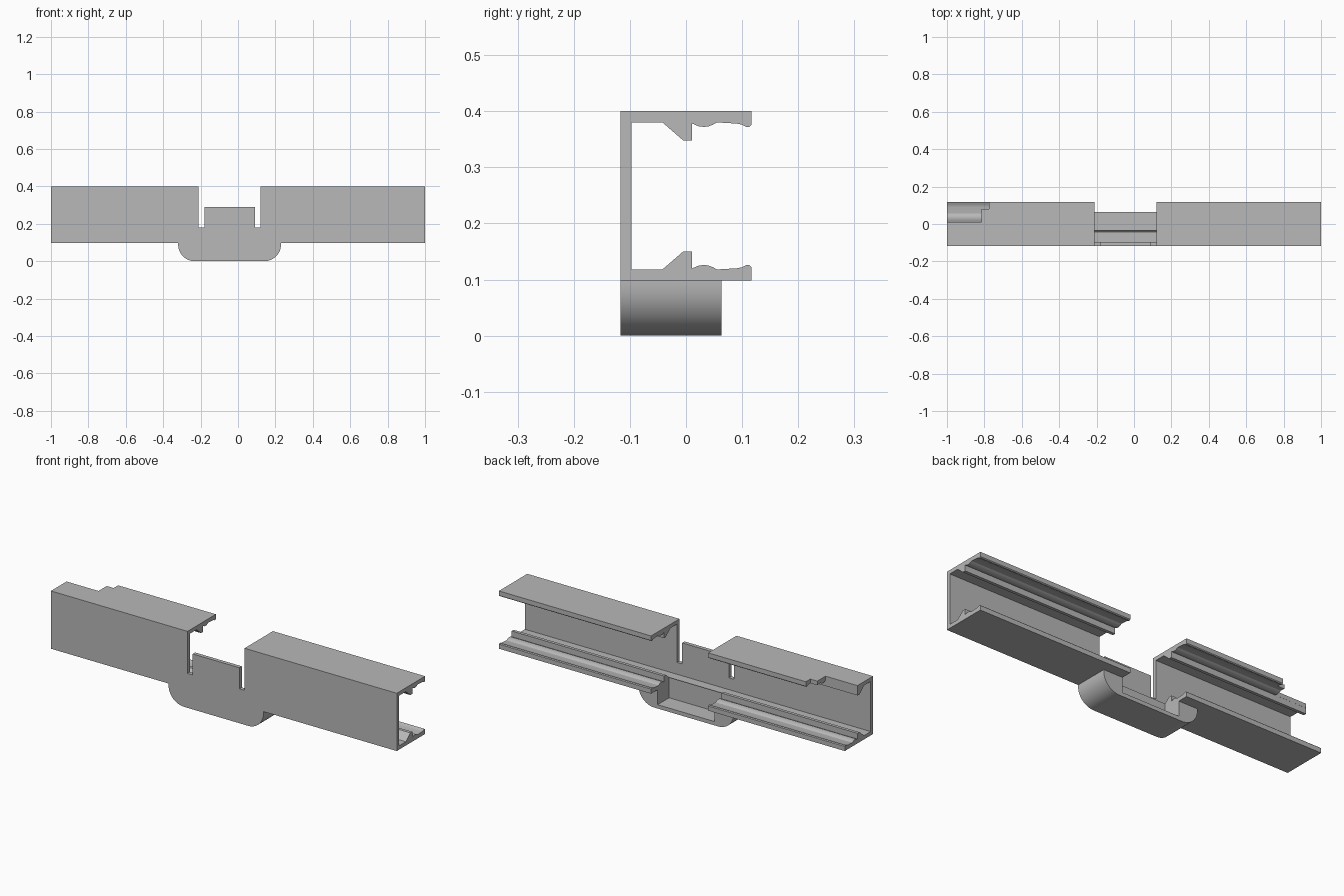
import bpy, bmesh, math
from mathutils import Vector

if "Cube" in bpy.data.objects:
    bpy.data.objects.remove(bpy.data.objects["Cube"], do_unlink=True)

grey = bpy.data.materials.new("light_grey")
grey.use_nodes = True
colour = (0.48, 0.48, 0.48, 1)
grey.diffuse_color = colour
grey.node_tree.nodes["Principled BSDF"].inputs["Base Color"].default_value = colour


def prism(name, outline, axis, start, end):
    """Extrude a 2D outline along axis; outline uses the other two axes in order."""
    bm = bmesh.new()
    verts = []
    for a, b in outline:
        co = [a, b]
        co.insert(axis, start)
        verts.append(bm.verts.new(co))
    face = bm.faces.new(verts)
    grown = bmesh.ops.extrude_face_region(bm, geom=[face])["geom"]
    shift = Vector((0, 0, 0))
    shift[axis] = end - start
    bmesh.ops.translate(bm, vec=shift, verts=[g for g in grown if isinstance(g, bmesh.types.BMVert)])
    bmesh.ops.recalc_face_normals(bm, faces=bm.faces)
    mesh = bpy.data.meshes.new(name)
    bm.to_mesh(mesh)
    bm.free()
    mesh.materials.append(grey)
    obj = bpy.data.objects.new(name, mesh)
    bpy.context.collection.objects.link(obj)
    return obj


def combine(target, tool, operation):
    mod = target.modifiers.new(operation.lower(), "BOOLEAN")
    mod.object, mod.operation, mod.solver = tool, operation, "EXACT"
    bpy.context.view_layer.objects.active = target
    bpy.ops.object.modifier_apply(modifier=mod.name)
    bpy.data.objects.remove(tool, do_unlink=True)


def rect(a0, b0, a1, b1):
    return [(a0, b0), (a1, b0), (a1, b1), (a0, b1)]


FRONT, BACK, BASE, TOP = -0.117, 0.117, 0.098, 0.4
GAP_L, GAP_R = 0.12, -0.21

# C-shaped rail: inner side of one flange, mirrored for the other
flange = [(BACK, BASE), (BACK, 0.122), (0.113, 0.126), (0.108, 0.126), (0.1, 0.122),
          (0.09, 0.12), (0.055, 0.118), (0.048, 0.122), (0.04, 0.125), (0.032, 0.126),
          (0.023, 0.125), (0.011, 0.12), (0.011, 0.15), (-0.005, 0.15),
          (-0.042, 0.118), (-0.097, 0.118)]
upper = [(y, BASE + TOP - z) for y, z in reversed(flange)]
rail = prism("channel_rail", [(FRONT, BASE)] + flange + upper + [(FRONT, TOP)], 0, -1, 1)

# Rounded lug under the rail
r = 0.09
lug = [(-0.32, 0.108)]
for cx, first in ((-0.23, 180), (0.14, 270)):
    for i in range(13):
        t = math.radians(first + 90 * i / 12)
        lug.append((cx + r * math.cos(t), r + r * math.sin(t)))
lug.append((0.23, 0.108))
combine(rail, prism("lug", lug, 1, FRONT, 0.063), "UNION")

# Open pocket behind the lug
pocket = prism("pocket_cutter", rect(GAP_R, -0.032, GAP_L, 0.2), 2, 0.02, 0.3)
combine(rail, pocket, "DIFFERENCE")

# Gap in the rail that leaves a tab between two slots
tab = [(GAP_R, 0.5), (GAP_R, 0.18), (-0.18, 0.18), (-0.18, 0.29),
       (0.09, 0.29), (0.09, 0.18), (GAP_L, 0.18), (GAP_L, 0.5)]
combine(rail, prism("gap_cutter", tab, 1, -0.2, 0.2), "DIFFERENCE")

# Stepped notch in the back corner of the upper flange
notch = [(-1.1, 0.012), (-0.815, 0.012), (-0.815, 0.08), (-0.775, 0.08),
         (-0.775, 0.2), (-1.1, 0.2)]
combine(rail, prism("notch_cutter", notch, 2, 0.3, 0.5), "DIFFERENCE")

bpy.ops.object.select_all(action="DESELECT")
rail.select_set(True)
bpy.context.view_layer.objects.active = rail
bpy.ops.object.shade_smooth_by_angle(angle=math.radians(25))
